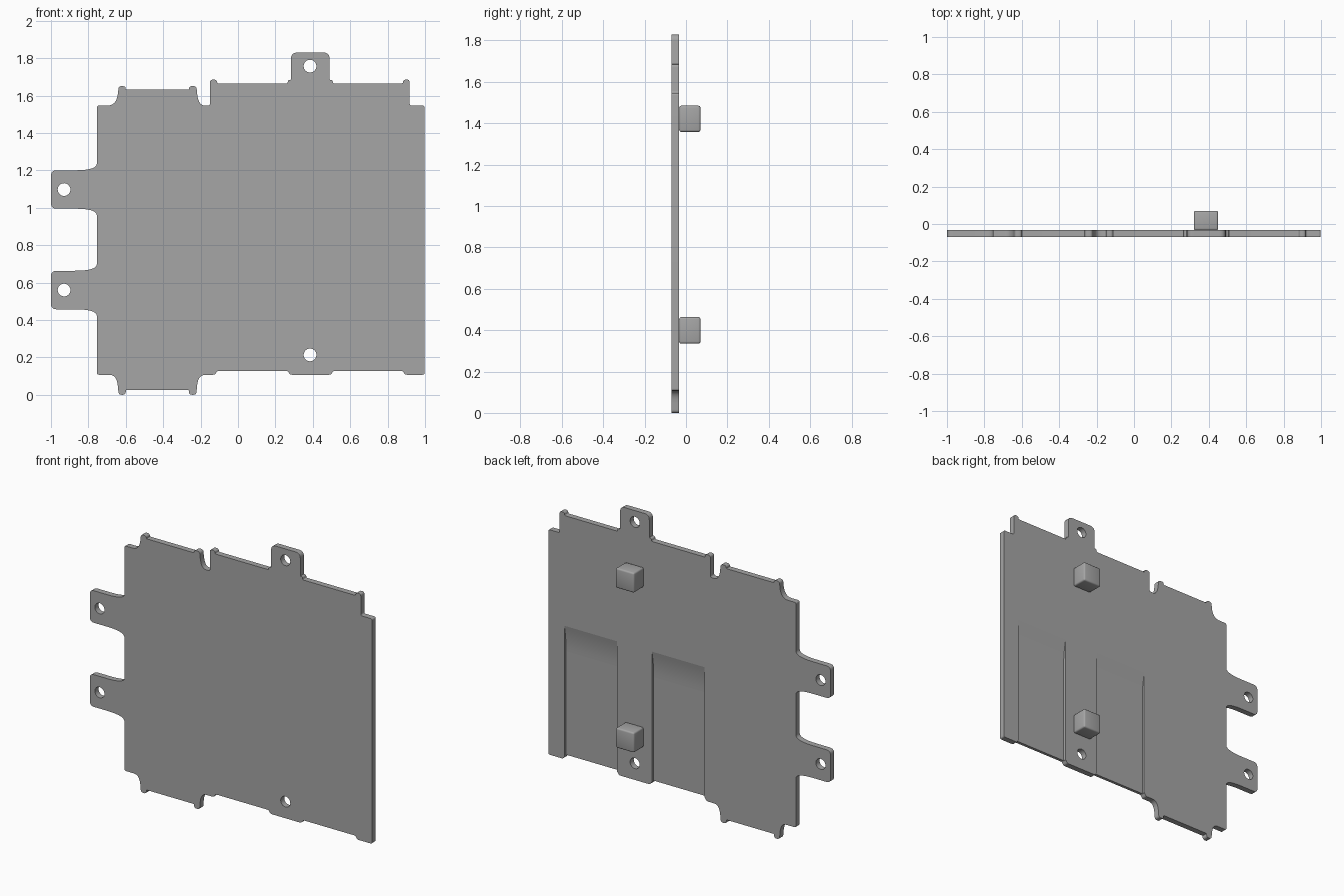
import bpy
import bmesh
from mathutils import Vector

cube = bpy.data.objects.get("Cube")
if cube:
    bpy.data.objects.remove(cube, do_unlink=True)

FRONT, BACK, BLOCK_BACK = -0.07, -0.033, 0.07

grey = bpy.data.materials.new("plain grey")
grey.use_nodes = True
colour = (0.38, 0.38, 0.38, 1)
grey.diffuse_color = colour
grey.node_tree.nodes["Principled BSDF"].inputs["Base Color"].default_value = colour


def add_object(name, bm):
    bmesh.ops.recalc_face_normals(bm, faces=bm.faces[:])
    mesh = bpy.data.meshes.new(name)
    bm.to_mesh(mesh)
    bm.free()
    mesh.materials.append(grey)
    obj = bpy.data.objects.new(name, mesh)
    bpy.context.collection.objects.link(obj)
    return obj


def prism(name, points, sweep):
    """Closed outline swept along a vector."""
    bm = bmesh.new()
    face = bm.faces.new([bm.verts.new(p) for p in points])
    new = bmesh.ops.extrude_face_region(bm, geom=[face])["geom"]
    verts = [v for v in new if isinstance(v, bmesh.types.BMVert)]
    bmesh.ops.translate(bm, verts=verts, vec=sweep)
    return add_object(name, bm)


def select_only(obj):
    bpy.ops.object.select_all(action='DESELECT')
    obj.select_set(True)
    bpy.context.view_layer.objects.active = obj


def apply_modifiers(obj):
    select_only(obj)
    for name in [m.name for m in obj.modifiers]:
        bpy.ops.object.modifier_apply(modifier=name)


def cut(obj, cutter):
    cutter.hide_render = True
    mod = obj.modifiers.new("cut", 'BOOLEAN')
    mod.operation = 'DIFFERENCE'
    mod.solver = 'EXACT'
    mod.object = cutter
    apply_modifiers(obj)
    bpy.data.objects.remove(cutter, do_unlink=True)


def rounded(corners, steps=7):
    """Corners are (x, z, setback before, setback after)."""
    out = []
    count = len(corners)
    for i, (x, z, before, after) in enumerate(corners):
        p = Vector((x, z))
        prev = Vector(corners[i - 1][:2])
        nxt = Vector(corners[(i + 1) % count][:2])
        a = p + (prev - p).normalized() * before
        b = p + (nxt - p).normalized() * after
        for k in range(steps + 1):
            t = k / steps
            out.append(a * (1 - t) ** 2 + p * 2 * t * (1 - t) + b * t * t)
    return out


# Outline pieces, listed clockwise from the upper left corner
outline = []


def corner(x, z, before=0.012, after=None):
    outline.append((x, z, before, before if after is None else after))


def bump(x0, x1, tip):
    corner(x0, tip, 0.016)
    corner(x1, tip, 0.016)


def side_tab(low, high):
    corner(LEFT, low, 0.035, 0.12)
    corner(-1, low, 0.03)
    corner(-1, high, 0.03)
    corner(LEFT, high, 0.12, 0.035)


LEFT, RIGHT = -0.755, 0.998
SHOULDER, FOOT = 1.546, 0.107
RAIL, SILL = 1.665, 0.128

# Upper edge, left part and slot
corner(LEFT, SHOULDER)
corner(-0.648, SHOULDER, 0.05, 0.07)
bump(-0.638, -0.6, 1.65)
corner(-0.6, 1.632, 0.005)
corner(-0.262, 1.632, 0.005)
bump(-0.262, -0.222, 1.65)
corner(-0.213, SHOULDER, 0.07, 0.035)
corner(-0.15, SHOULDER)
# Upper edge, right part with its tab
bump(-0.15, -0.112, 1.685)
corner(-0.112, RAIL, 0.008)
corner(0.265, RAIL, 0.005)
corner(0.268, 1.684, 0.01)
corner(0.283, 1.684, 0.004)
corner(0.283, 1.83, 0.035)
corner(0.49, 1.83, 0.035)
corner(0.49, 1.684, 0.004)
corner(0.505, 1.684, 0.01)
corner(0.508, RAIL, 0.005)
corner(0.882, RAIL, 0.008)
bump(0.882, 0.918, 1.685)
corner(0.918, SHOULDER)
corner(RIGHT, SHOULDER)
# Lower edge, stepped feet
corner(RIGHT, FOOT)
for outer, inner in ((0.88, 0.51), (0.265, -0.11)):
    corner(outer + 0.013, FOOT, 0.01)
    corner(outer, SILL, 0.008)
    corner(inner, SILL, 0.008)
    corner(inner - 0.013, FOOT, 0.01)
corner(-0.214, FOOT, 0.04, 0.06)
bump(-0.223, -0.262, 0)
corner(-0.262, 0.025, 0.005)
corner(-0.6, 0.025, 0.005)
bump(-0.6, -0.638, 0)
corner(-0.648, FOOT, 0.06, 0.04)
corner(LEFT, FOOT)
# Side tabs
side_tab(0.457, 0.663)
side_tab(0.995, 1.2)

plate = prism("plate", [(p.x, FRONT, p.y) for p in rounded(outline)],
              (0, BACK - FRONT, 0))

# Screw holes
for x, z in ((-0.93, 1.097), (-0.93, 0.56), (0.385, 1.757), (0.385, 0.213)):
    bpy.ops.mesh.primitive_cylinder_add(vertices=32, radius=0.034, depth=0.3,
                                        location=(x, FRONT, z),
                                        rotation=(1.5707963, 0, 0))
    cut(plate, bpy.context.object)

# Shallow recesses on the back, fading out in a curved ramp at the top
TOP, DEPTH, RAMP, STEPS = 0.96, 0.018, 0.17, 6
for x0, x1 in ((0.512, 0.884), (-0.108, 0.264)):
    profile = [(x0, 0, 0), (x0, BACK - DEPTH, 0)]
    for k in range(STEPS + 1):
        t = 1 - k / STEPS
        profile.append((x0, BACK - DEPTH * (1 - (1 - t) ** 2), TOP - RAMP * t))
    profile.append((x0, 0, TOP))
    cut(plate, prism("recess_cutter", profile, (x1 - x0, 0, 0)))

select_only(plate)
bpy.ops.object.shade_smooth_by_angle(angle=0.6)
for poly in plate.data.polygons:
    if abs(poly.normal.y) > 0.9999:
        poly.use_smooth = False

# Spacer blocks on the back
for name, z0, z1 in (("upper_block", 1.358, 1.485), ("lower_block", 0.335, 0.463)):
    ring = [(0.32, BACK, z0), (0.45, BACK, z0), (0.45, BACK, z1), (0.32, BACK, z1)]
    block = prism(name, ring, (0, BLOCK_BACK - BACK, 0))
    bevel = block.modifiers.new("soft edges", 'BEVEL')
    bevel.width = 0.01
    bevel.segments = 3
    apply_modifiers(block)
    bpy.ops.object.shade_smooth_by_angle(angle=0.6)
